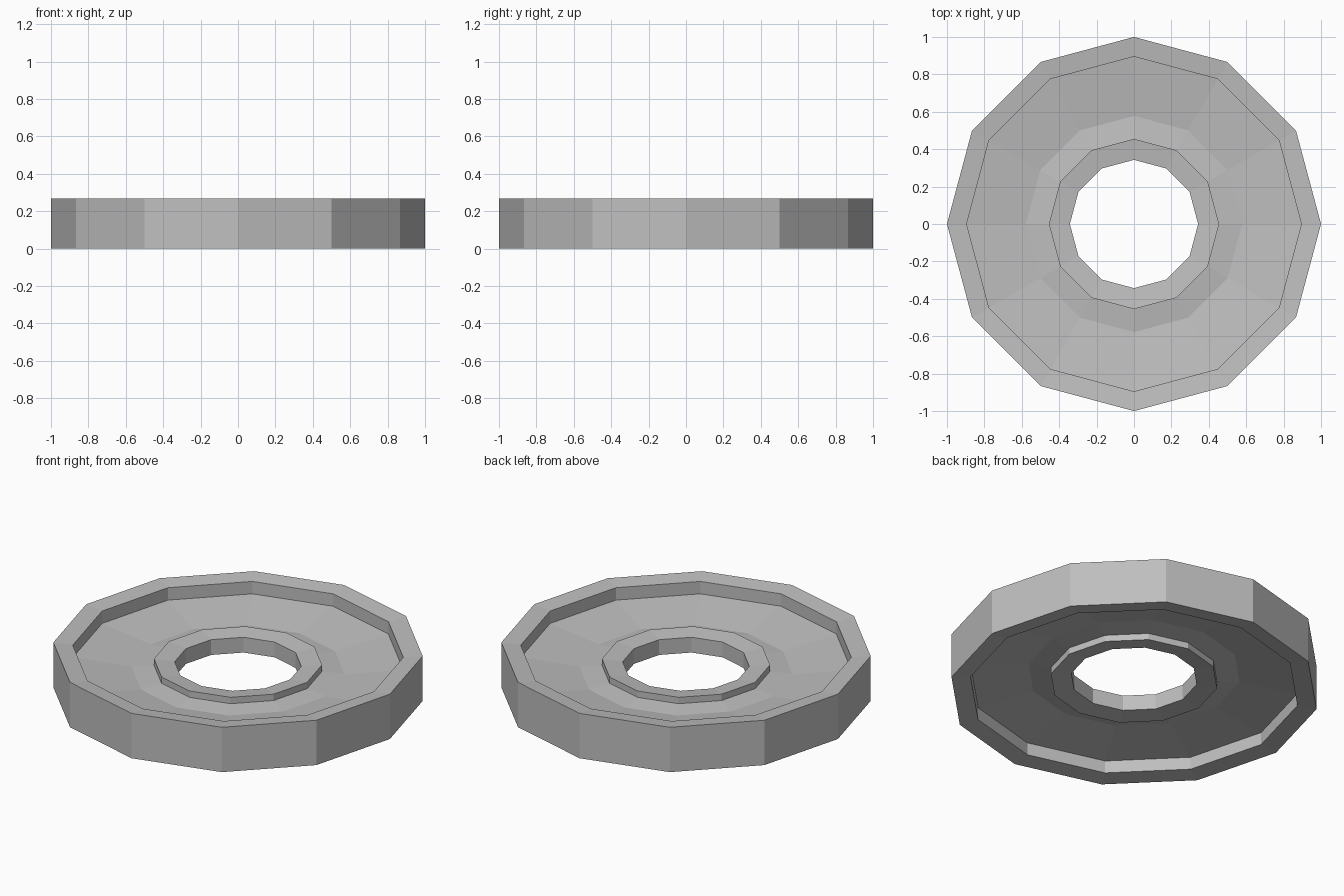
import bpy
import bmesh
from math import tau
from mathutils import Vector

cube = bpy.data.objects.get("Cube")
if cube:
    bpy.data.objects.remove(cube, do_unlink=True)

SIDES = 12
HEIGHT = 0.267

# Plain grey material
grey = bpy.data.materials.new("plain_grey")
grey.use_nodes = True
colour = (0.52, 0.52, 0.52, 1)
grey.diffuse_color = colour
grey.node_tree.nodes["Principled BSDF"].inputs["Base Color"].default_value = colour

# Upper half of the cross-section as (radius, z), from the outside in
upper = [
    (1.0, HEIGHT),    # rim, tilted slightly inward
    (0.895, 0.255),
    (0.895, 0.181),   # dished web
    (0.578, 0.141),   # valley of the web
    (0.455, 0.154),
    (0.455, 0.192),   # raised hub
    (0.343, 0.179),
]
# The underside repeats the upper side
lower = [(r, HEIGHT - z) for r, z in reversed(upper)]


def revolve(name, profile):
    """Sweep a closed cross-section around z into a faceted ring."""
    bm = bmesh.new()
    verts = [bm.verts.new((r, 0, z)) for r, z in profile]
    edges = [bm.edges.new((a, b)) for a, b in zip(verts, verts[1:] + verts[:1])]
    bmesh.ops.spin(bm, geom=verts + edges, cent=Vector(), axis=Vector((0, 0, 1)),
                   angle=tau, steps=SIDES, use_merge=False, use_duplicate=False)
    bmesh.ops.remove_doubles(bm, verts=bm.verts, dist=0.001)
    bmesh.ops.recalc_face_normals(bm, faces=bm.faces)
    mesh = bpy.data.meshes.new(name)
    bm.to_mesh(mesh)
    bm.free()
    mesh.materials.append(grey)
    obj = bpy.data.objects.new(name, mesh)
    bpy.context.collection.objects.link(obj)
    return obj


# Weight plate: rim, web and hub in one body
revolve("weight_plate", upper + lower)
